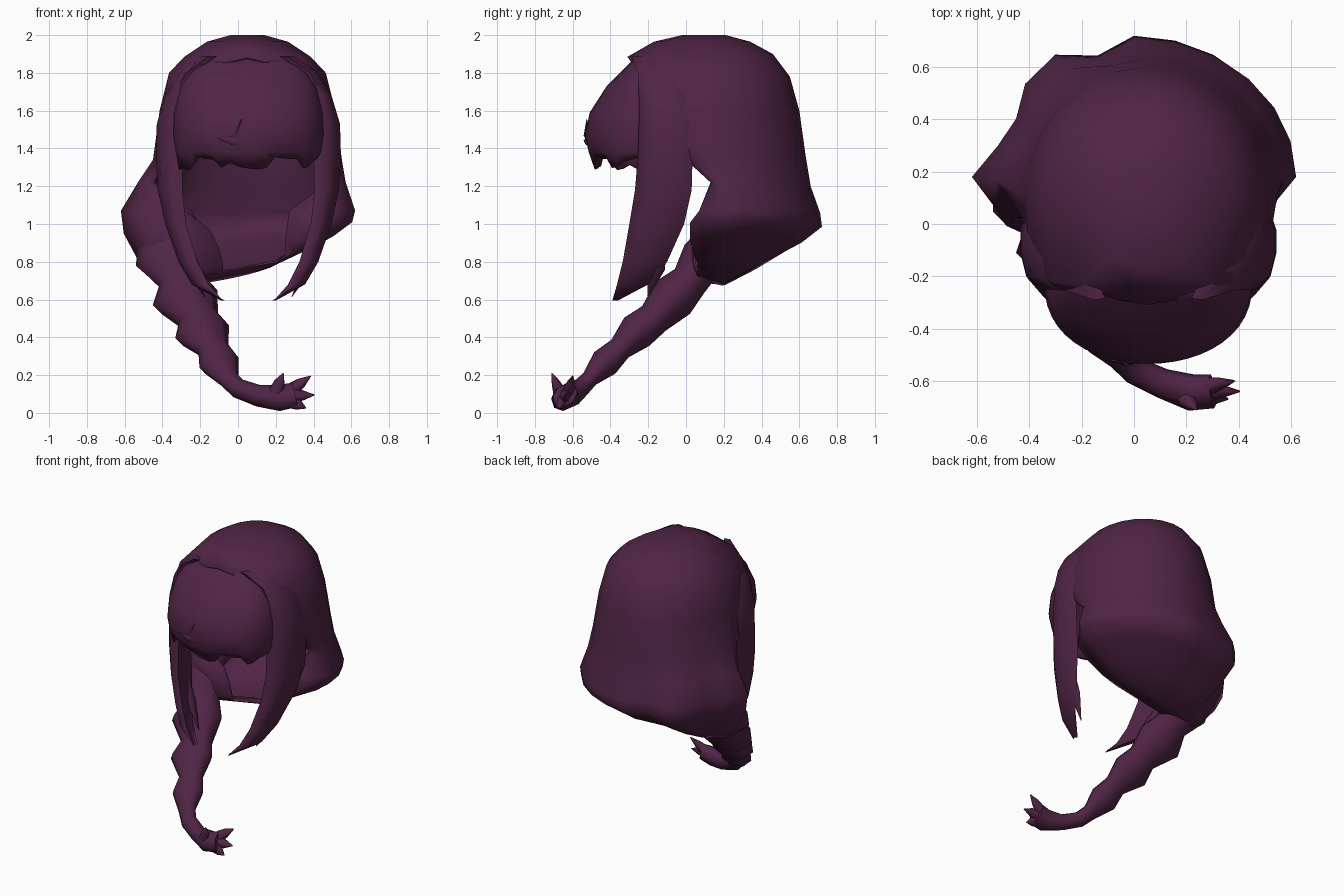
import bpy, bmesh, math, random
from mathutils import Vector

random.seed(4)
if "Cube" in bpy.data.objects:
    bpy.data.objects.remove(bpy.data.objects["Cube"])

PLUM = (0.08, 0.018, 0.06, 1)
mat = bpy.data.materials.new("dark plum hair")
mat.use_nodes = True
mat.diffuse_color = PLUM
bsdf = mat.node_tree.nodes["Principled BSDF"]
bsdf.inputs["Base Color"].default_value = PLUM
bsdf.inputs["Roughness"].default_value = 0.8
MID = 0.055  # the hair is parted slightly off centre


def loft(name, rows, ring=True, cap_start=False, cap_end=False, thick=0, angle=70):
    """Skin a list of equal-length point rows into one smooth object."""
    bm = bmesh.new()
    grid = [[bm.verts.new(p) for p in row] for row in rows]
    n = len(rows[0])
    for a, b in zip(grid, grid[1:]):
        for i in range(n if ring else n - 1):
            j = (i + 1) % n
            bm.faces.new((a[i], a[j], b[j], b[i]))
    if cap_start:
        bm.faces.new(grid[0])
    if cap_end:
        bm.faces.new(grid[-1])
    bmesh.ops.remove_doubles(bm, verts=bm.verts, dist=0.0005)
    bmesh.ops.recalc_face_normals(bm, faces=bm.faces)
    mesh = bpy.data.meshes.new(name)
    bm.to_mesh(mesh)
    bm.free()
    obj = bpy.data.objects.new(name, mesh)
    bpy.context.collection.objects.link(obj)
    mesh.materials.append(mat)
    if thick:
        mod = obj.modifiers.new("thickness", "SOLIDIFY")
        mod.thickness = thick
        mod.offset = -1
    bpy.ops.object.select_all(action="DESELECT")
    obj.select_set(True)
    bpy.context.view_layer.objects.active = obj
    bpy.ops.object.shade_smooth_by_angle(angle=math.radians(angle))
    return obj


def tube(name, nodes, normal, sides=8):
    """Loft flattened rings (centre, half width, half thickness) along a path."""
    pts = [Vector(c) for c, w, t in nodes]
    rows = []
    for i, (c, w, t) in enumerate(nodes):
        tangent = (pts[min(i + 1, len(pts) - 1)] - pts[max(i - 1, 0)]).normalized()
        side = tangent.cross(Vector(normal)).normalized()
        up = side.cross(tangent)
        rows.append([pts[i] + side * w * math.cos(k * math.tau / sides)
                     + up * t * math.sin(k * math.tau / sides) for k in range(sides)])
    return loft(name, rows, cap_start=True, cap_end=True)


# Crown and back hair: back z, front z, centre x, half width, centre y, back y,
# front edge (half width, y), inward curl (left x, right x, y), sideways tilt
BACK = [
    (2.0, 2.0, .05, .09, .08, .21, .05, .0, .05, .05, -.02, 0),
    (1.965, 1.965, .05, .215, .09, .34, .14, -.13, .05, .05, -.17, 0),
    (1.90, 1.885, .05, .335, .10, .46, .26, -.235, .05, .05, -.31, 0),
    (1.78, 1.80, .05, .415, .10, .55, .36, -.22, .38, -.28, -.25, 0),
    (1.60, 1.60, .05, .465, .10, .60, .45, -.18, .47, -.36, -.23, 0),
    (1.35, 1.34, .05, .50, .12, .635, .48, .03, .51, -.40, .0, 0),
    (1.20, 1.22, .02, .55, .17, .66, .53, .14, .48, -.44, .13, 0),
    (1.06, 1.07, .0, .62, .18, .71, .53, .07, .27, -.28, .07, 0),
    (.985, .98, .0, .605, .18, .72, .50, .02, .26, -.15, .05, .05),
    (.90, .88, -.02, .52, .18, .61, .43, .02, .25, -.10, .04, .1),
    (.79, .79, -.06, .40, .16, .40, .36, .04, .25, -.08, .04, .15),
    (.70, .74, -.10, .31, .13, .22, .30, .06, .20, -.08, .06, .18),
]
# Grooves between the gathered locks on the right rear, by angle step
GROOVE = {6: .0, 7: .11, 9: .05, 10: .16, 11: .13}
rows = []
for zb, zf, cx, rx, yc, yb, xf, yf, xl, xr, yi, tilt in BACK:
    row = [(xl, yi, zf + tilt * (xl - cx)), (cx + xf, yf, zf + tilt * xf)]
    depth = min(1, max(0, (1.42 - zb) / .35))
    for k in range(13):
        a = math.pi * k / 12
        f = 1 - depth * GROOVE.get(k, 0)
        x, s = rx * math.cos(a) * f, math.sin(a)
        row.append((cx + x, yc + (yb - yc) * s * f, zf + (zb - zf) * s + tilt * x))
    row += [(cx - xf, yf, zf - tilt * xf), (xr, yi, zf + tilt * (xr - cx))]
    rows.append(row)
loft("back_hair", rows, ring=False, cap_start=True, cap_end=True, thick=0.012, angle=85)

# Fringe: height, half width, centre y
FRINGE = [(1.90, .20, -.245), (1.85, .28, -.30), (1.73, .36, -.42), (1.59, .395, -.51),
          (1.47, .40, -.535), (1.38, .385, -.515), (1.325, .37, -.485)]
COLS = 24
rows = []
for r, (z, hw, yc) in enumerate(FRINGE):
    row = []
    for k in range(COLS + 1):
        a = math.radians(-90 + 180 * k / COLS)
        ys = -.20
        drop = random.uniform(-.045, .035) if r == len(FRINGE) - 1 else 0
        row.append((MID + hw * math.sin(a), ys + (yc - ys) * max(0, math.cos(a)) ** .8, z + drop))
    rows.append(row)
loft("fringe", rows, ring=False, thick=0.02)

# Loose strands lifting off the fringe
for name, base, mid, tip in [
    ("fringe_strand_upper", (.05, -.50, 1.42), (-.03, -.53, 1.47), (.02, -.525, 1.555)),
    ("fringe_strand_lower", (.05, -.51, 1.43), (-.03, -.53, 1.44), (-.11, -.52, 1.455)),
]:
    tube(name, [(base, .02, .012), (mid, .022, .012), (tip, .002, .002)], (0, -1, 0), 4)

# Side locks: height, inner x, outer x, front y, back y
LOCK = [
    (1.89, .22, .31, -.29, -.10), (1.80, .345, .425, -.255, -.04), (1.68, .41, .495, -.25, 0),
    (1.53, .41, .54, -.25, .02), (1.36, .40, .545, -.255, .035), (1.18, .405, .535, -.27, .03),
    (1.0, .385, .495, -.30, -.01), (.80, .325, .425, -.335, -.10), (.68, .265, .355, -.365, -.20),
    (.595, .19, .20, -.39, -.36),
]
for label, s in (("left", 1), ("right", -1)):
    rows = []
    for z, xi, xo, yf, yb in LOCK:
        section = [(xi, .03), (xi + (xo - xi) * .45, 0), (xi + (xo - xi) * .85, .2), (xo, .5),
                   (xo, .8), (xo - .02, 1), (xi + (xo - xi) * .6, .75), (xi + (xo - xi) * .3, .35)]
        rows.append([(MID + s * (x - MID), yf + (yb - yf) * t, z) for x, t in section])
    loft(label + "_side_lock", rows, cap_start=True, cap_end=True)
    # Second point where the lock splits
    tips = [((.435, -.12, .93), .02), ((.37, -.16, .77), .05), ((.285, -.20, .615), .003)]
    tube(label + "_lock_tip", [((MID + s * (x - MID), y, z), w, w * .5)
                               for (x, y, z), w in tips], (1, 0, 0), 6)

# Braid sweeping forward and across, flaring at the end: centre, half width, half thickness
BRAID = [
    ((-.36, .27, 1.02), .16, .14), ((-.39, .17, .92), .14, .11), ((-.37, .09, .82), .18, .12),
    ((-.30, .02, .70), .125, .10), ((-.28, -.07, .61), .18, .125), ((-.21, -.17, .50), .11, .09),
    ((-.19, -.26, .43), .15, .10), ((-.13, -.35, .34), .085, .065), ((-.10, -.43, .265), .11, .08),
    ((-.05, -.51, .18), .06, .045), ((0, -.56, .13), .055, .05), ((.11, -.61, .09), .055, .06),
    ((.22, -.645, .08), .075, .065), ((.30, -.64, .095), .075, .055),
]
tube("braid", BRAID, (0, -.7, .7))

# Ragged end of the braid
for i, (root, tip) in enumerate([
    ((.20, -.67, .11), (.24, -.71, .21)), ((.28, -.62, .12), (.385, -.60, .195)),
    ((.28, -.64, .09), (.405, -.64, .095)), ((.28, -.66, .06), (.36, -.67, .025)),
]):
    mid = Vector(root).lerp(Vector(tip), .5)
    tube("braid_end_%d" % (i + 1), [(root, .04, .035), (mid, .03, .022), (tip, .003, .003)],
         (0, -.9, .4), 6)
